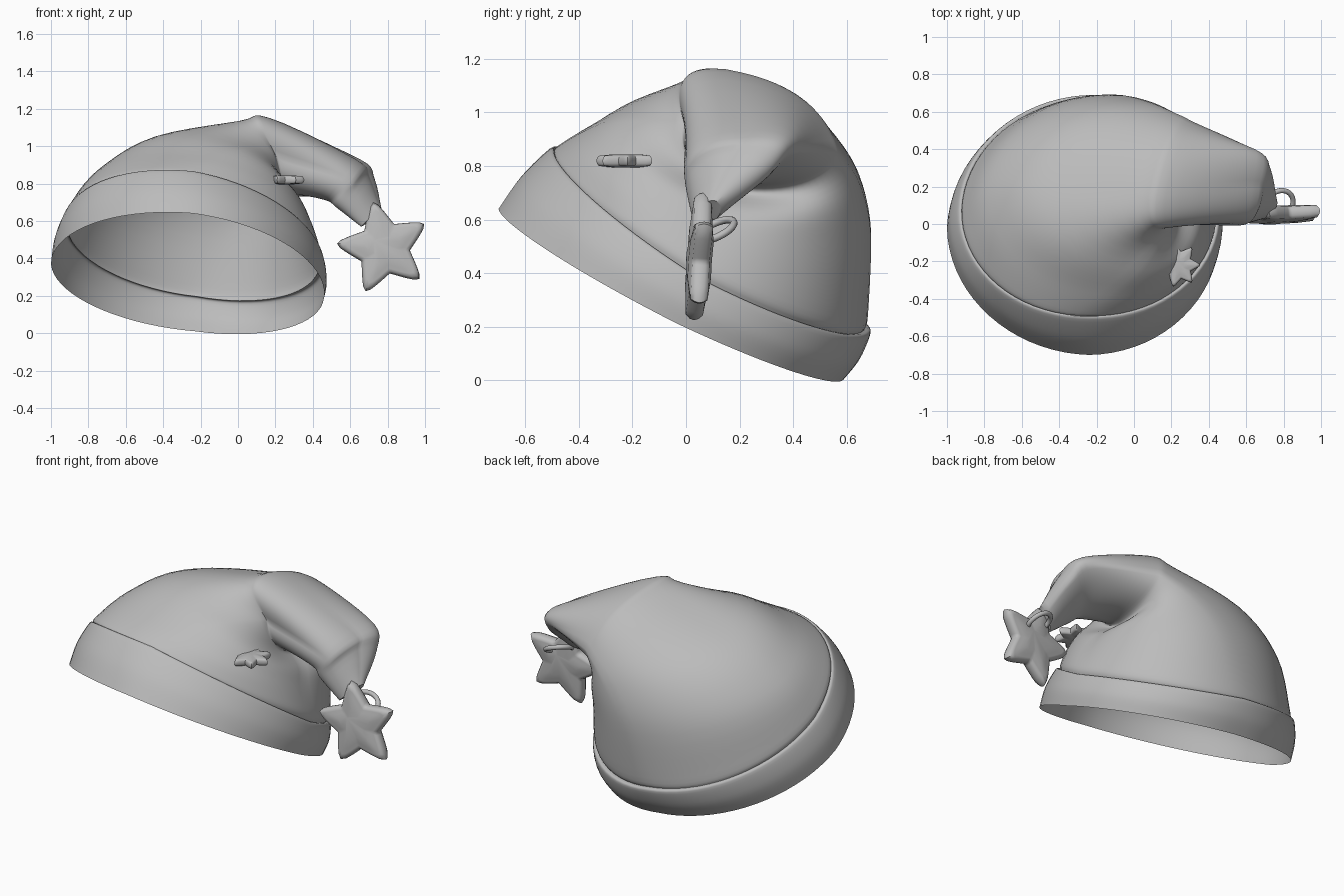
import bpy, bmesh, math
from mathutils import Vector, Matrix
from mathutils.bvhtree import BVHTree

if "Cube" in bpy.data.objects:
    bpy.data.objects.remove(bpy.data.objects["Cube"])

grey = bpy.data.materials.new("grey felt")
grey.diffuse_color = (0.5, 0.5, 0.5, 1)
grey.use_nodes = True
grey.node_tree.nodes["Principled BSDF"].inputs["Base Color"].default_value = grey.diffuse_color
SEG = 72


def finish(bm, name, angle=50):
    mesh = bpy.data.meshes.new(name)
    bm.to_mesh(mesh)
    bm.free()
    ob = bpy.data.objects.new(name, mesh)
    bpy.context.collection.objects.link(ob)
    mesh.materials.append(grey)
    bpy.ops.object.select_all(action='DESELECT')
    ob.select_set(True)
    bpy.context.view_layer.objects.active = ob
    bpy.ops.object.shade_smooth_by_angle(angle=math.radians(angle))
    return ob


def ring(left, right, front, back, power=1.0):
    """Closed oval through four guide points; a lower power makes it boxier."""
    l, r, f, b = map(Vector, (left, right, front, back))
    c = (l + r + f + b) / 4
    pts = []
    for i in range(SEG):
        a = 2 * math.pi * i / SEG
        co, si = math.cos(a), math.sin(a)
        p = power if co < 0 else 1.0
        pts.append(c + abs(co) ** p * ((r if co > 0 else l) - c)
                   + abs(si) ** p * ((b if si > 0 else f) - c))
    return pts


def scaled(pts, k):
    c = sum(pts, Vector()) / len(pts)
    return [c + (p - c) * k for p in pts]


def spline(p0, p1, p2, p3, t):
    return 0.5 * (2 * p1 + (p2 - p0) * t + (2 * p0 - 5 * p1 + 4 * p2 - p3) * t * t
                  + (3 * p1 - p0 - 3 * p2 + p3) * t ** 3)


def skin(bm, rows, close):
    """Join rows of vertices into a grid, wrapping around each row."""
    n = len(rows[0])
    pairs = list(zip(rows, rows[1:] + rows[:1])) if close else list(zip(rows, rows[1:]))
    for a, b in pairs:
        for i in range(n):
            j = (i + 1) % n
            bm.faces.new((a[i], a[j], b[j], b[i]))


def loft(bm, rings, steps=5, cap=False):
    ext = [rings[0]] + rings + [rings[-1]]
    rows = []
    for k in range(len(rings) - 1):
        for s in range(steps):
            rows.append([spline(*(ext[k + j][i] for j in range(4)), s / steps)
                         for i in range(SEG)])
    rows.append(rings[-1])
    vs = [[bm.verts.new(p) for p in row] for row in rows]
    skin(bm, vs, False)
    if cap:
        bm.faces.new(vs[-1])


# Turned-up brim: open rim, bulge, seam lip and stitched groove
rim = ring((-1, -.02, .37), (.46, -.03, .21), (-.24, -.7, .64), (-.23, .59, .01))
seam = ring((-.94, .07, .57), (.46, .05, .37), (-.24, -.51, .86), (-.22, .69, .18))
bulge = scaled([(p + q) / 2 for p, q in zip(rim, seam)], 1.02)
groove = [p + Vector((0, 0, .005)) for p in scaled(seam, .965)]
bm = bmesh.new()
loft(bm, [rim, bulge, seam, groove])
finish(bm, "brim")

# Slumped crown bending over to the right into a drooping tail
crown = [groove,
         ring((-.91, .09, .62), (.44, .06, .43), (-.24, -.48, .87), (-.19, .68, .25)),
         ring((-.78, .17, .81), (.39, .08, .57), (-.13, -.38, .93), (-.07, .69, .55), .95),
         ring((-.5, .2, 1), (.34, .13, .65), (.03, -.24, .98), (.08, .65, .73), .88),
         ring((0, .17, 1.12), (.25, .17, .71), (.18, -.04, .97), (.25, .58, .84), .8),
         ring((.17, .15, 1.15), (.31, .16, .74), (.24, 0, .93), (.33, .54, .86), .75),
         ring((.63, .21, .93), (.47, .13, .71), (.57, 0, .83), (.63, .4, .85), .9),
         ring((.7, .17, .84), (.53, .09, .67), (.62, .01, .75), (.71, .3, .76)),
         ring((.76, .09, .67), (.66, .06, .57), (.7, .03, .61), (.74, .13, .63))]
bm = bmesh.new()
loft(bm, crown, cap=True)
surface = BVHTree.FromBMesh(bm)
finish(bm, "crown_and_tail")


def plush_star(name, points, r_out, r_in, depth, edge, matrix, blunt=.05):
    """Star with straight sides and blunt tips facing local z, domed on both sides."""
    n = points * 14
    h = math.pi / points
    bm = bmesh.new()
    rows = []
    for k in range(1, 12):
        b = math.pi * k / 12
        s = math.sin(b) ** .6
        # Domed middle over a blunt padded edge
        z = math.copysign(edge * min(1, abs(math.cos(b)) * 2)
                          + (depth - edge) * (1 - s), math.cos(b))
        if k == 6:
            z = 0
        row = []
        for i in range(n):
            a = 2 * math.pi * i / n
            off = abs((a + h) % (2 * h) - h)
            off = min(h, math.hypot(off, blunt))
            r = s * r_out * r_in * math.sin(h) / (r_in * math.sin(h - off)
                                                  + r_out * math.sin(off))
            row.append(bm.verts.new((r * math.cos(a), r * math.sin(a), z)))
        rows.append(row)
    skin(bm, rows, False)
    bm.faces.new(rows[0])
    bm.faces.new(rows[-1])
    bmesh.ops.recalc_face_normals(bm, faces=bm.faces)
    bm.transform(matrix)
    return finish(bm, name, 60)


def turn(degrees, axis):
    return Matrix.Rotation(math.radians(degrees), 4, axis)


# Hanging star at the end of the tail
plush_star("hanging_star", 5, .295, .14, .055, .03,
           Matrix.Translation((.78, .05, .455)) @ turn(-4, 'X') @ turn(3, 'Z')
           @ turn(90, 'X') @ turn(103, 'Z'), .08)

# Small star badge lying on the front right of the crown
out = Vector((.65, -.5, .5)).normalized()
spot, normal, _, _ = surface.ray_cast(Vector((.25, -.23, .83)) + out * .3, -out)
if spot is None:
    spot, normal = Vector((.25, -.23, .83)), out
if normal.dot(out) < 0:
    normal = -normal
plush_star("badge", 7, .13, .075, .03, .018,
           Matrix.Translation(spot + normal * .012)
           @ normal.to_track_quat('Z', 'Y').to_matrix().to_4x4())

# Hanging loop joining star and tail
bm = bmesh.new()
frame = Matrix.Translation((.78, .11, .56)) @ turn(25, 'X') @ turn(20, 'Y')
rows = []
for i in range(32):
    a = 2 * math.pi * i / 32
    row = []
    for k in range(10):
        b = 2 * math.pi * k / 10
        r = .075 + .014 * math.cos(b)
        row.append(bm.verts.new(frame @ Vector((r * math.cos(a), r * math.sin(a),
                                                .014 * math.sin(b)))))
    rows.append(row)
skin(bm, rows, True)
bmesh.ops.recalc_face_normals(bm, faces=bm.faces)
finish(bm, "hanging_loop")
